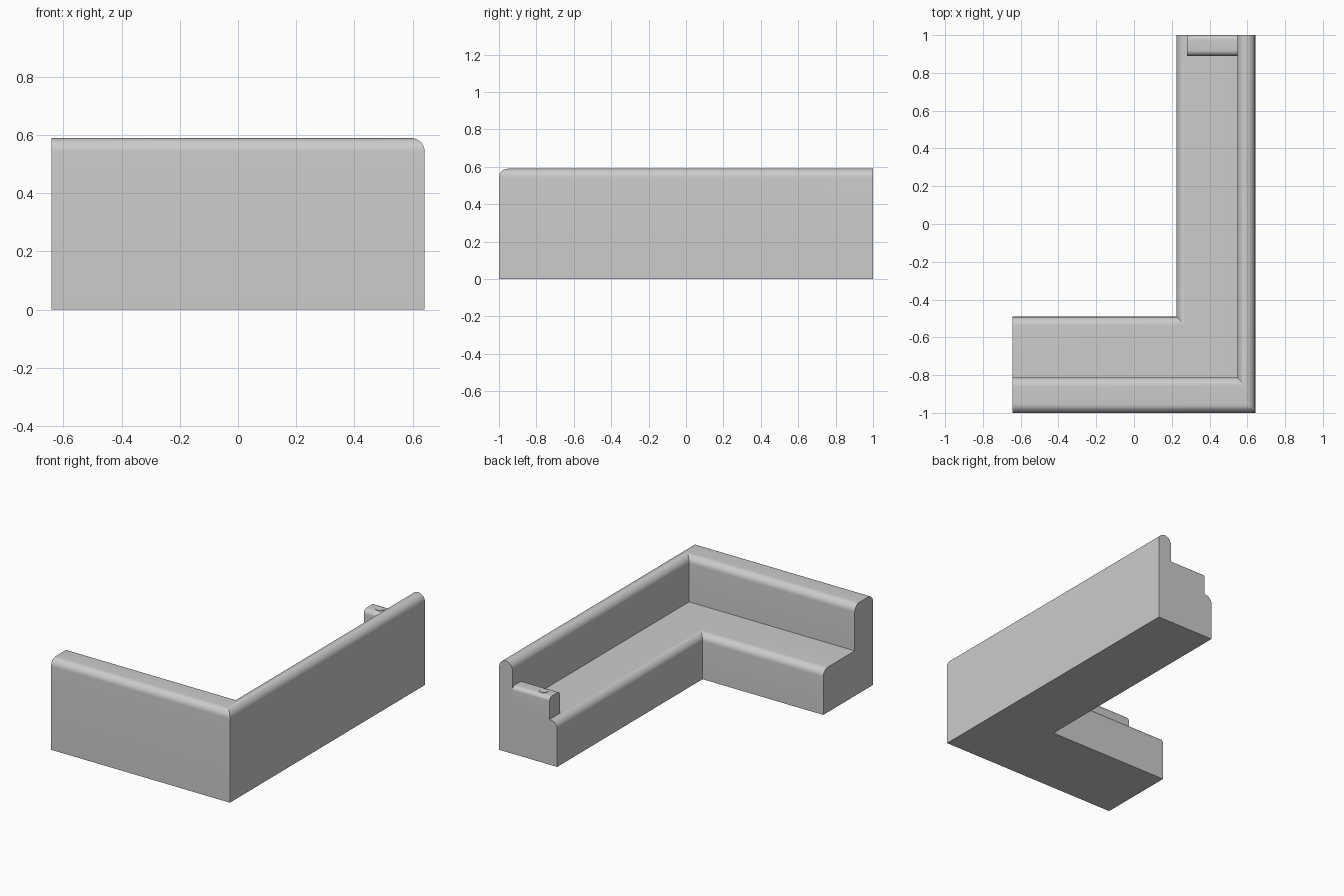
import bpy, bmesh, math

if "Cube" in bpy.data.objects:
    bpy.data.objects.remove(bpy.data.objects["Cube"])

HX, HY = 0.642, 1.0            # half width and half length
BACK_Z, SEAT_Z = 0.59, 0.293   # heights
SIDE_T, FRONT_T = 0.095, 0.187 # thickness of the two backrests
SEAT_D = 0.322                 # seat depth
R = 0.0475                     # edge radius

fabric = bpy.data.materials.new("grey fabric")
fabric.diffuse_color = (0.6, 0.6, 0.6, 1)
fabric.use_nodes = True
fabric.node_tree.nodes["Principled BSDF"].inputs["Base Color"].default_value = fabric.diffuse_color


def arc(cx, cz, r, a0, a1, n=10):
    """Points on an arc, angles in degrees."""
    angles = [math.radians(a0 + (a1 - a0) * i / n) for i in range(n + 1)]
    return [(cx + r * math.cos(a), cz + r * math.sin(a)) for a in angles]


def loft(name, rings):
    """Closed solid through matching rings, with flat end caps."""
    bm = bmesh.new()
    loops = [[bm.verts.new(p) for p in ring] for ring in rings]
    for a, b in zip(loops, loops[1:]):
        for i in range(len(a)):
            j = (i + 1) % len(a)
            bm.faces.new((a[i], a[j], b[j], b[i]))
    bm.faces.new(loops[0])
    bm.faces.new(loops[-1])
    bmesh.ops.recalc_face_normals(bm, faces=bm.faces)
    mesh = bpy.data.meshes.new(name)
    bm.to_mesh(mesh)
    bm.free()
    obj = bpy.data.objects.new(name, mesh)
    bpy.context.collection.objects.link(obj)
    mesh.materials.append(fabric)
    bpy.ops.object.select_all(action='DESELECT')
    obj.select_set(True)
    bpy.context.view_layer.objects.active = obj
    bpy.ops.object.shade_smooth_by_angle(angle=math.radians(30))
    return obj


def section(t):
    """Sofa cross-section: distance from the outer wall, and height."""
    return ([(0, 0)]
            + arc(R, BACK_Z - R, R, 180, 90)                # outer top edge
            + arc(t - R + 1e-4, BACK_Z - R, R, 90, 0)       # inner top edge
            + [(t, SEAT_Z)]
            + arc(t + SEAT_D - R, SEAT_Z - R, R, 90, 0)     # seat front edge
            + [(t + SEAT_D, 0)])


# L-shaped body, mitred at the corner
side, front = section(SIDE_T), section(FRONT_T)
loft("corner_sofa_body", [
    [(-HX, d - HY, z) for d, z in front],
    [(HX - s[0], f[0] - HY, s[1]) for s, f in zip(side, front)],
    [(HX - d, HY, z) for d, z in side],
])

# Armrest across the end of the long seat
ARM_Z, r1, r2 = 0.437, 0.03, 0.026
arm = ([(0.89, SEAT_Z - 0.02)]
       + arc(0.89 + r1, ARM_Z - r1, r1, 180, 90, 8)
       + arc(HY - r2, ARM_Z - r2, r2, 90, 0, 8)
       + [(HY, SEAT_Z - 0.02)])
loft("armrest", [[(x, y, z) for y, z in arm] for x in (0.28, HX - SIDE_T + 0.005)])

# Small round button on the armrest
circle = [(0.358 + px, 0.947 + py) for px, py in arc(0, 0, 0.027, 0, 345, 23)]
loft("armrest_button", [[(x, y, z) for x, y in circle] for z in (ARM_Z - 0.004, ARM_Z + 0.003)])
